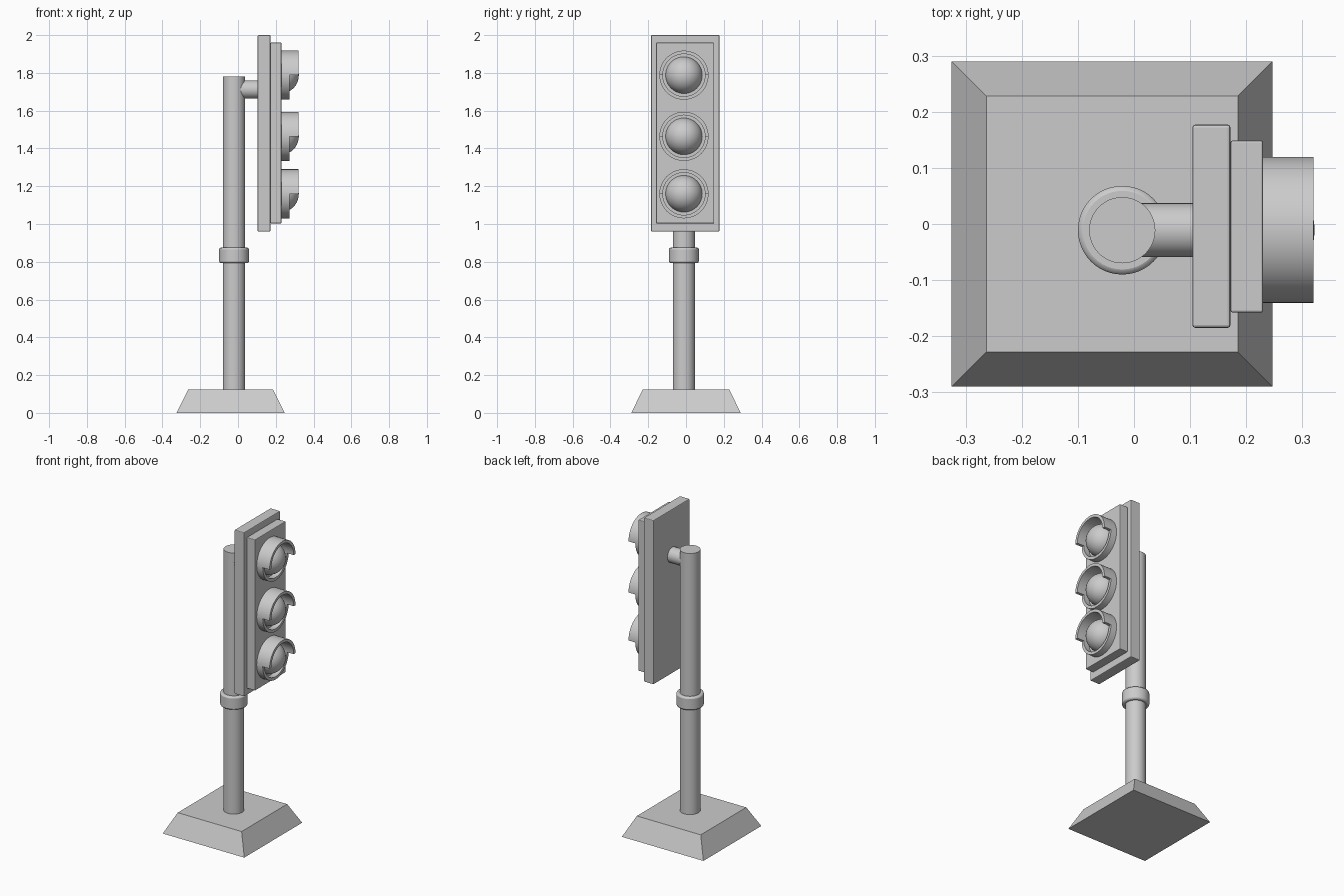
import bpy, bmesh, math
from mathutils import Matrix, Vector

if "Cube" in bpy.data.objects:
    bpy.data.objects.remove(bpy.data.objects["Cube"])

CX, CY = -0.021, -0.011


def finish(bm, name, smooth=True, bevel=0.0, segments=2):
    bmesh.ops.recalc_face_normals(bm, faces=bm.faces)
    mesh = bpy.data.meshes.new(name)
    bm.to_mesh(mesh)
    bm.free()
    ob = bpy.data.objects.new(name, mesh)
    bpy.context.collection.objects.link(ob)
    if bevel:
        m = ob.modifiers.new("soft_edges", 'BEVEL')
        m.width, m.segments = bevel, segments
        m.limit_method, m.angle_limit = 'ANGLE', math.radians(40)
    if smooth:
        bpy.ops.object.select_all(action='DESELECT')
        bpy.context.view_layer.objects.active = ob
        ob.select_set(True)
        bpy.ops.object.shade_smooth_by_angle(angle=math.radians(35))
    return ob


def box(name, lo, hi, bevel=0.0):
    bm = bmesh.new()
    bmesh.ops.create_cube(bm, size=1)
    for v in bm.verts:
        v.co = Vector([(a + b) / 2 + c * (b - a) for a, b, c in zip(lo, hi, v.co)])
    return finish(bm, name, False, bevel, 2)


def rod(name, start, end, r, bevel=0.0):
    a, b = Vector(start), Vector(end)
    d = b - a
    mat = Matrix.Translation((a + b) / 2) @ d.to_track_quat('Z', 'Y').to_matrix().to_4x4()
    bm = bmesh.new()
    bmesh.ops.create_cone(bm, cap_ends=True, segments=48, radius1=r, radius2=r,
                          depth=d.length, matrix=mat)
    return finish(bm, name, True, bevel, 2)


def lens(name, z):
    # Front half of a sphere bulging out of the panel
    bm = bmesh.new()
    mat = Matrix.Translation((0.224, CY, z)) @ Matrix.Rotation(math.pi / 2, 4, 'Y')
    bmesh.ops.create_uvsphere(bm, u_segments=40, v_segments=20, radius=0.098, matrix=mat)
    bmesh.ops.delete(bm, geom=[v for v in bm.verts if v.co.x < 0.2235], context='VERTS')
    return finish(bm, name)


def hood(name, z, n=48, r_out=0.13, r_in=0.112):
    # Full ring, whose upper half is extruded into a visor
    bm = bmesh.new()
    rings = []
    for x, r in ((0.23, r_out), (0.272, r_out), (0.272, r_in), (0.23, r_in)):
        rings.append([bm.verts.new((x, CY + r * math.cos(2 * math.pi * i / n),
                                    z + r * math.sin(2 * math.pi * i / n))) for i in range(n)])
    front = []
    for k in range(4):
        a, b = rings[k], rings[(k + 1) % 4]
        for i in range(n):
            j = (i + 1) % n
            f = bm.faces.new((a[i], a[j], b[j], b[i]))
            if k == 1 and i < n // 2:
                front.append(f)
    out = bmesh.ops.extrude_face_region(bm, geom=front)['geom']
    bmesh.ops.delete(bm, geom=[f for f in front if f.is_valid], context='FACES_ONLY')
    bmesh.ops.translate(bm, vec=(0.048, 0, 0),
                        verts=[g for g in out if isinstance(g, bmesh.types.BMVert)])
    return finish(bm, name)


# Tapered square base
base = box("base", (-0.325, -0.29, 0), (0.247, 0.29, 0.125))
for v in base.data.vertices:
    if v.co.z > 0.06:
        v.co.x = 0.185 if v.co.x > 0 else -0.263
        v.co.y = 0.228 if v.co.y > 0 else -0.228

# Pole, collar and bracket arm
rod("pole", (CX, CY, 0.12), (CX, CY, 1.78), 0.059)
rod("pole_collar", (CX, CY, 0.793), (CX, CY, 0.875), 0.079, 0.009)
rod("bracket_arm", (0.0, CY, 1.712), (0.106, CY, 1.712), 0.048)

# Signal housing
box("back_plate", (0.104, -0.185, 0.96), (0.172, 0.177, 2.0), 0.005)
box("front_panel", (0.172, -0.158, 1.003), (0.23, 0.149, 1.96), 0.004)

# Three lamps
for label, z in (("top", 1.788), ("middle", 1.464), ("bottom", 1.160)):
    rod(label + "_lamp_seat", (0.228, CY, z), (0.235, CY, z), 0.112)
    lens(label + "_lens", z)
    hood(label + "_hood", z)
